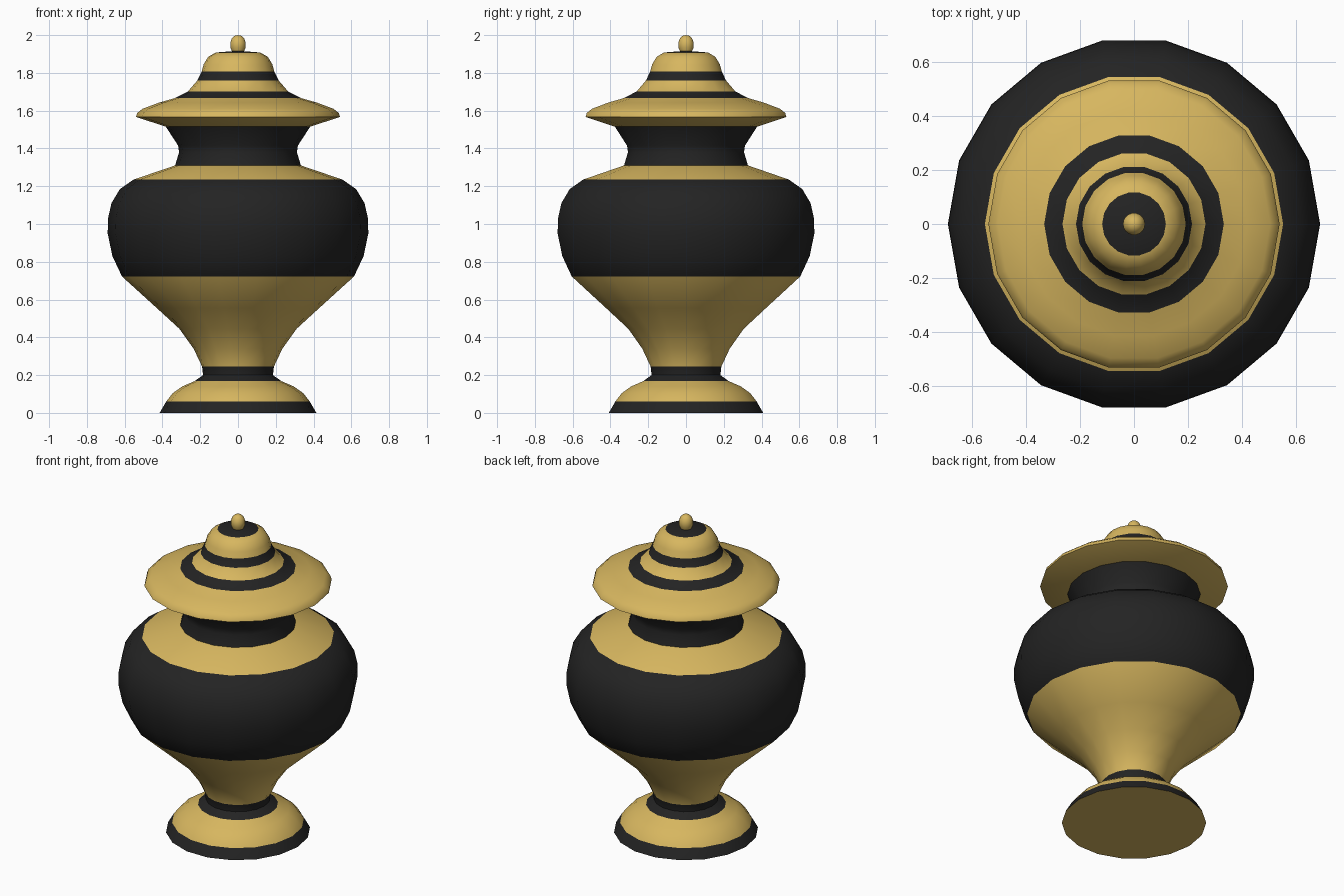
import bpy
import bmesh
from math import cos, sin, tau, radians

SIDES = 18
GOLD, DARK = 0, 1

old = bpy.data.objects.get("Cube")
if old:
    bpy.data.objects.remove(old, do_unlink=True)


def make_material(name, color):
    mat = bpy.data.materials.new(name)
    mat.use_nodes = True
    mat.diffuse_color = color
    mat.node_tree.nodes["Principled BSDF"].inputs["Base Color"].default_value = color
    return mat


materials = [make_material("antique gold", (0.68, 0.47, 0.115, 1)),
             make_material("black glaze", (0.017, 0.017, 0.017, 1))]


def lathe(name, start, bands):
    """Turn a profile of (radius, height) points, grouped in coloured bands."""
    bm = bmesh.new()

    def ring(r, z):
        if r == 0:
            return [bm.verts.new((0, 0, z))] * SIDES
        return [bm.verts.new((r * cos(tau * i / SIDES), r * sin(tau * i / SIDES), z))
                for i in range(SIDES)]

    lower = ring(*start)
    bm.faces.new(lower[::-1]).material_index = GOLD
    for color, points in bands:
        for point in points:
            upper = ring(*point)
            for i in range(SIDES):
                j = (i + 1) % SIDES
                corners = [lower[i], lower[j], upper[j], upper[i]]
                face = bm.faces.new(list(dict.fromkeys(corners)))
                face.material_index = color
            lower = upper
    bmesh.ops.recalc_face_normals(bm, faces=bm.faces)
    mesh = bpy.data.meshes.new(name)
    bm.to_mesh(mesh)
    bm.free()
    for mat in materials:
        mesh.materials.append(mat)
    obj = bpy.data.objects.new(name, mesh)
    bpy.context.collection.objects.link(obj)
    bpy.ops.object.select_all(action="DESELECT")
    obj.select_set(True)
    bpy.context.view_layer.objects.active = obj
    bpy.ops.object.shade_smooth_by_angle(angle=radians(35))
    return obj


# Foot, bowl, shoulder and neck
lathe("urn_body", (0.415, 0), [
    (DARK, [(0.38, 0.06)]),
    (GOLD, [(0.345, 0.105), (0.295, 0.14), (0.23, 0.168)]),
    (DARK, [(0.185, 0.2), (0.19, 0.245)]),
    (GOLD, [(0.235, 0.34), (0.31, 0.445), (0.43, 0.555), (0.614, 0.722)]),
    (DARK, [(0.665, 0.83), (0.69, 0.95), (0.688, 1.03), (0.67, 1.11),
            (0.625, 1.185), (0.553, 1.235)]),
    (GOLD, [(0.333, 1.31)]),
    (DARK, [(0.312, 1.38), (0.317, 1.415), (0.382, 1.515)]),
])

# Flared lid with a domed top
lathe("lid", (0.382, 1.515), [
    (GOLD, [(0.54, 1.567), (0.533, 1.588), (0.505, 1.61), (0.42, 1.642), (0.333, 1.667)]),
    (DARK, [(0.265, 1.702)]),
    (GOLD, [(0.215, 1.76)]),
    (DARK, [(0.192, 1.808)]),
    (GOLD, [(0.182, 1.845), (0.158, 1.885), (0.118, 1.908)]),
    (DARK, [(0, 1.917)]),
])

# Small egg-shaped knob
lathe("finial", (0.03, 1.91), [
    (GOLD, [(0.041, 1.935), (0.041, 1.96), (0.033, 1.982), (0.018, 1.996), (0, 2.0)]),
])
